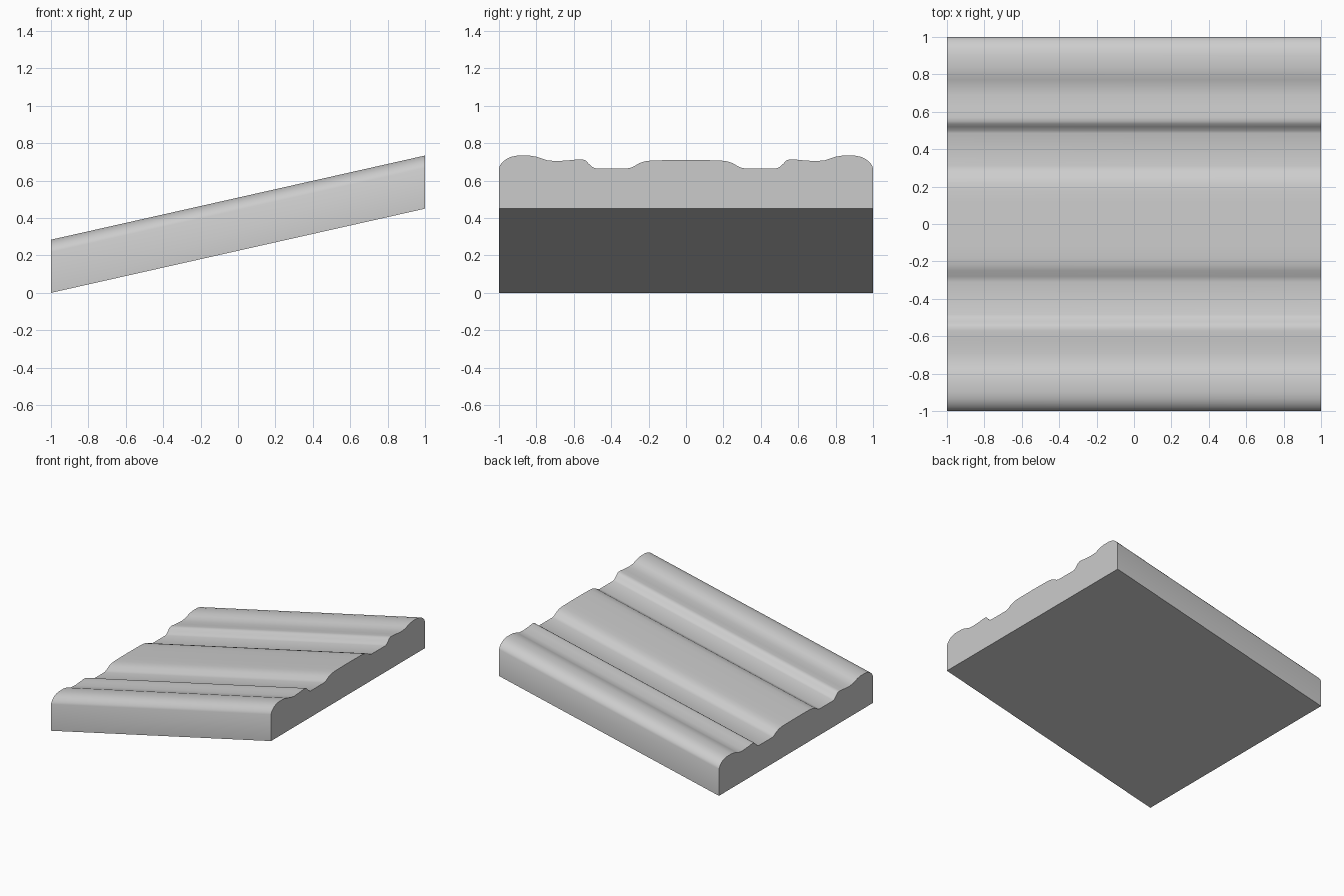
import bpy, bmesh, math

if "Cube" in bpy.data.objects:
    bpy.data.objects.remove(bpy.data.objects["Cube"])

RISE = 0.45  # height gained from the left end to the right end

# Half of the moulding cross-section: (y, height above the underside)
HALF = [(0, .26), (.12, .259), (.18, .258), (.22, .253), (.25, .243), (.28, .225), (.295, .219), (.31, .216),
        (.485, .216), (.50, .222), (.52, .24), (.535, .256), (.55, .263), (.57, .264),
        (.62, .259), (.69, .254), (.74, .258), (.77, .268), (.80, .278), (.84, .284),
        (.90, .284), (.935, .277), (.96, .266), (.98, .25), (.992, .235), (1, .218)]

profile = [(-y, h) for y, h in reversed(HALF[1:])] + HALF + [(1, 0), (-1, 0)]

# Sloping moulding with upright ends
bm = bmesh.new()
left = [bm.verts.new((-1, y, h)) for y, h in profile]
right = [bm.verts.new((1, y, h + RISE)) for y, h in profile]
n = len(profile)
for i in range(n):
    j = (i + 1) % n
    bm.faces.new((left[i], left[j], right[j], right[i]))
bm.faces.new(left)
bm.faces.new(right)
bmesh.ops.recalc_face_normals(bm, faces=bm.faces[:])

mesh = bpy.data.meshes.new("moulding")
bm.to_mesh(mesh)
bm.free()
moulding = bpy.data.objects.new("moulding", mesh)
bpy.context.collection.objects.link(moulding)

# Plain grey finish
grey = bpy.data.materials.new("light_grey")
grey.diffuse_color = (0.6, 0.6, 0.6, 1)
grey.use_nodes = True
grey.node_tree.nodes["Principled BSDF"].inputs["Base Color"].default_value = grey.diffuse_color
mesh.materials.append(grey)

# Smooth curves, crisp ends and corners
bpy.context.view_layer.objects.active = moulding
moulding.select_set(True)
bpy.ops.object.shade_smooth_by_angle(angle=math.radians(35))
